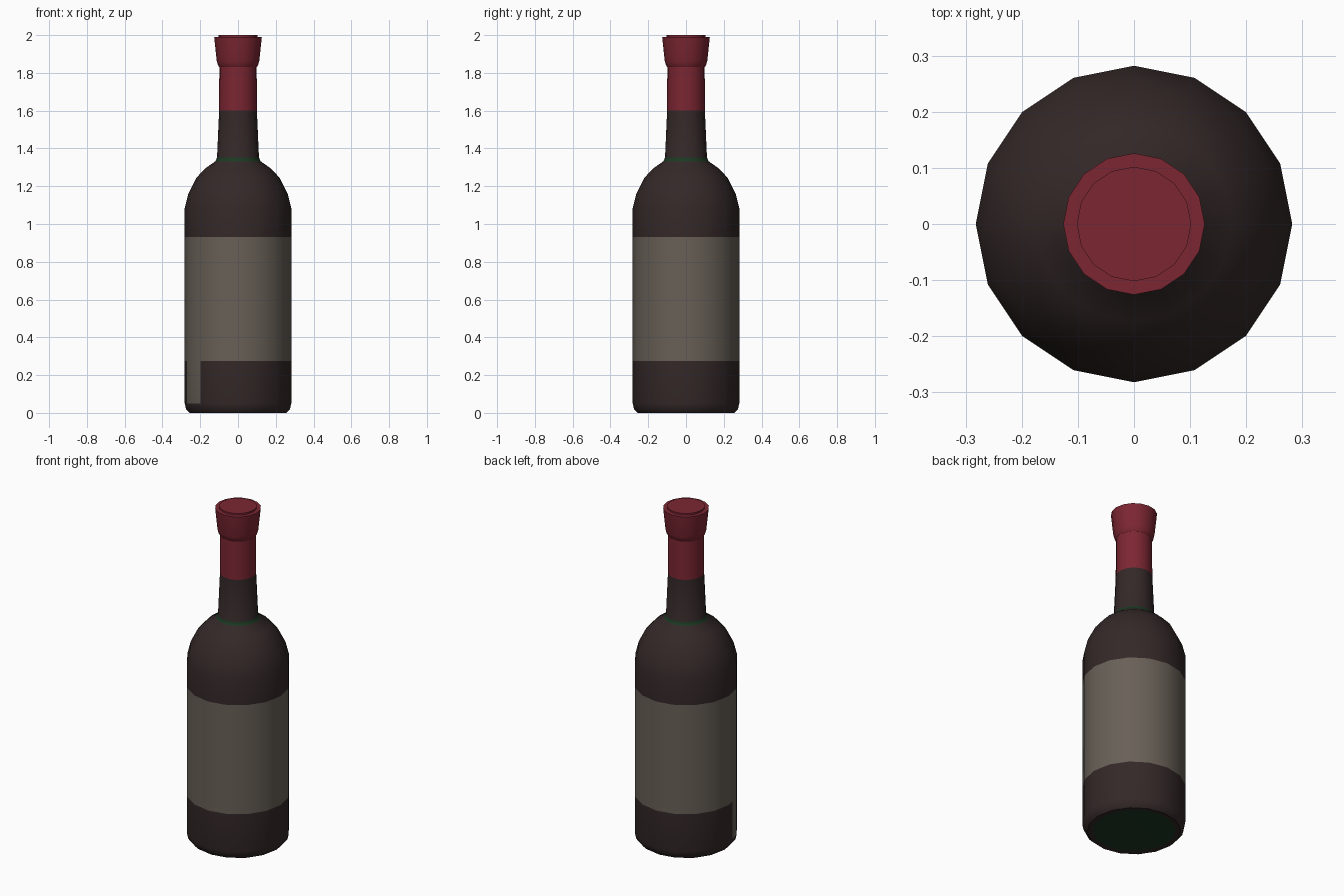
import bpy, bmesh, math

if "Cube" in bpy.data.objects:
    bpy.data.objects.remove(bpy.data.objects["Cube"])

SIDES = 16


def material(name, rgb):
    m = bpy.data.materials.new(name)
    lin = [((c / 255 + 0.055) / 1.055) ** 2.4 if c > 10 else c / 255 / 12.92 for c in rgb]
    m.diffuse_color = (*lin, 1)
    m.use_nodes = True
    m.node_tree.nodes["Principled BSDF"].inputs["Base Color"].default_value = m.diffuse_color
    return m


GLASS = material("dark_wine_glass", (52, 40, 40))
LABEL = material("label_paper", (104, 96, 87))
GREEN = material("green_glass", (28, 56, 34))
RED = material("red_foil", (124, 38, 50))

# Unit directions of the 16-sided outline, plus one extra point halfway along
# the face where the label tab begins
dirs = [(math.cos(2 * math.pi * i / SIDES), math.sin(2 * math.pi * i / SIDES)) for i in range(SIDES)]
a, b = dirs[8], dirs[9]
dirs.insert(9, ((a[0] + b[0]) / 2, (a[1] + b[1]) / 2))


def lathe(name, profile, mats, rule, cap_bottom=False, cap_top=False):
    """Spin a (radius, z) profile; rule(centre, side index) picks the material."""
    bm = bmesh.new()
    rings = [[bm.verts.new((r * x, r * y, z)) for x, y in dirs] for r, z in profile]
    n = len(dirs)
    for lo, hi in zip(rings, rings[1:]):
        for j in range(n):
            k = (j + 1) % n
            f = bm.faces.new((lo[j], lo[k], hi[k], hi[j]))
            f.material_index = rule(f.calc_center_median(), j)
    if cap_bottom:
        f = bm.faces.new(rings[0][::-1])
        f.material_index = rule(f.calc_center_median(), -1)
    if cap_top:
        f = bm.faces.new(rings[-1])
        f.material_index = rule(f.calc_center_median(), -1)
    me = bpy.data.meshes.new(name)
    bm.to_mesh(me)
    bm.free()
    for m in mats:
        me.materials.append(m)
    ob = bpy.data.objects.new(name, me)
    bpy.context.collection.objects.link(ob)
    bpy.ops.object.select_all(action='DESELECT')
    ob.select_set(True)
    bpy.context.view_layer.objects.active = ob
    bpy.ops.object.shade_smooth_by_angle(angle=math.radians(32))
    return ob


def bottle_rule(c, side):
    if side == -1 or 1.33 < c.z < 1.355:      # base disc and neck ring
        return 2
    if 0.275 < c.z < 0.93:                    # label wraps all the way round
        return 1
    if 0.05 < c.z < 0.275 and side in (9, 10):  # label tab, front left
        return 1
    return 0


# Bottle: base, straight body, rounded shoulder, neck
lathe("bottle",
      [(0.227, 0.002), (0.255, 0.0), (0.275, 0.02), (0.282, 0.05),
       (0.282, 0.275), (0.282, 0.93), (0.282, 1.085),
       (0.263, 1.16), (0.22, 1.245), (0.175, 1.293), (0.12, 1.332),
       (0.111, 1.352), (0.1, 1.6)],
      [GLASS, LABEL, GREEN], bottle_rule, cap_bottom=True)

# Foil capsule: sleeve, flared lip, raised top disc
lathe("foil_capsule",
      [(0.1, 1.6), (0.099, 1.83), (0.106, 1.84), (0.113, 1.865),
       (0.126, 1.99), (0.102, 1.99), (0.102, 2.0)],
      [RED], lambda c, s: 0, cap_top=True)
